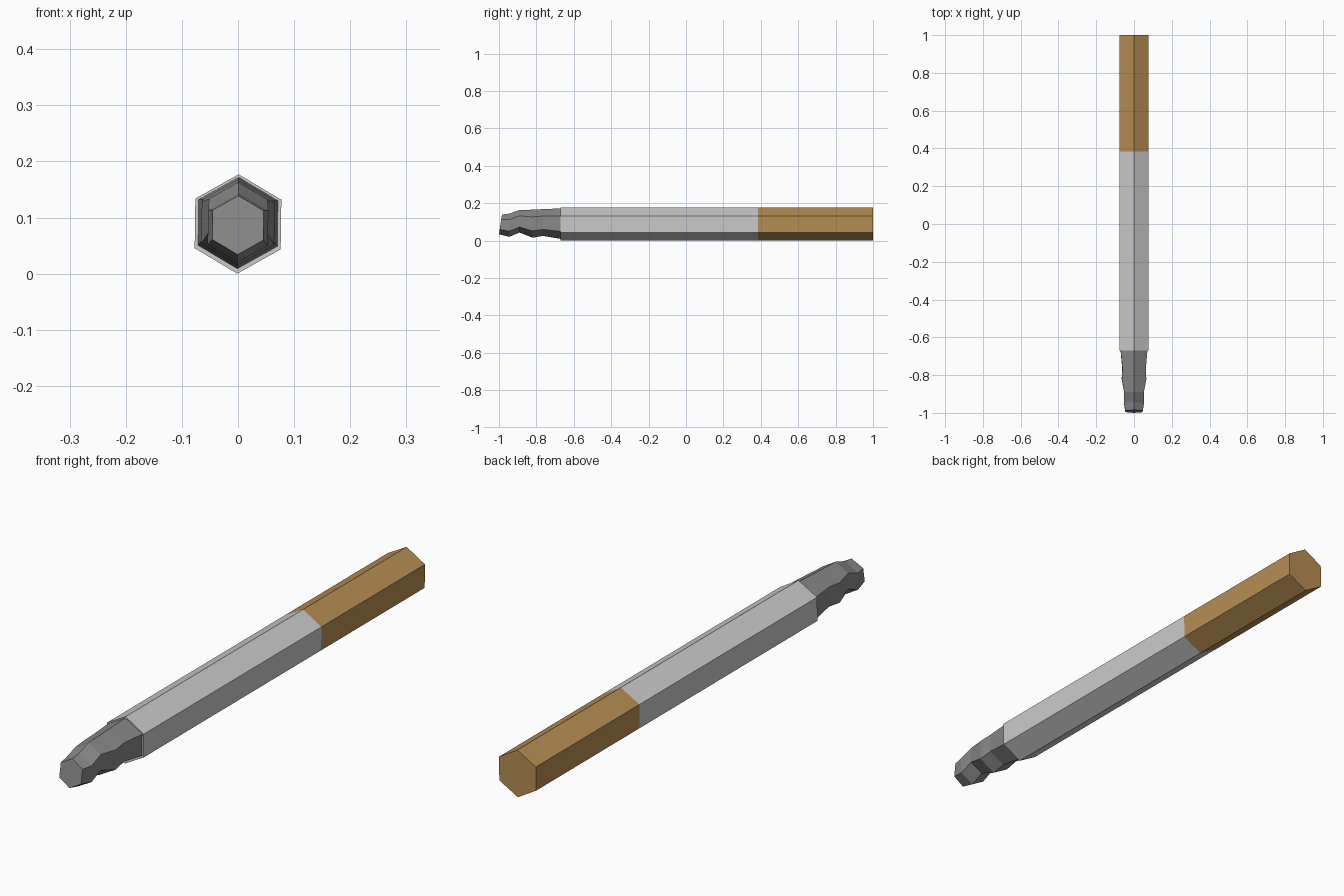
import bpy, bmesh, math

if "Cube" in bpy.data.objects:
    bpy.data.objects.remove(bpy.data.objects["Cube"])

def material(name, rgb):
    m = bpy.data.materials.new(name)
    m.diffuse_color = (*rgb, 1)
    m.use_nodes = True
    m.node_tree.nodes["Principled BSDF"].inputs["Base Color"].default_value = m.diffuse_color
    return m

silver = material("light grey", (0.60, 0.60, 0.60))
steel = material("dark grey", (0.25, 0.25, 0.25))
tan = material("tan", (0.47, 0.27, 0.087))

TWIST = math.radians(0.8)

def hex_loft(name, rings, mat):
    """Loft hexagons along y; each ring is (y, radius, centre z, end slant)."""
    bm = bmesh.new()
    loops = []
    for y, r, cz, slant in rings:
        loop = []
        for i in range(6):
            a = math.pi / 2 - TWIST + i * math.pi / 3
            s = math.sin(a)
            loop.append(bm.verts.new((r * math.cos(a), y + slant * s, cz + r * s)))
        loops.append(loop)
    for a, b in zip(loops, loops[1:]):
        for i in range(6):
            j = (i + 1) % 6
            bm.faces.new((a[i], a[j], b[j], b[i]))
    bm.faces.new(loops[0])
    bm.faces.new(loops[-1])
    bmesh.ops.recalc_face_normals(bm, faces=bm.faces)
    me = bpy.data.meshes.new(name)
    bm.to_mesh(me)
    bm.free()
    me.materials.append(mat)
    ob = bpy.data.objects.new(name, me)
    bpy.context.collection.objects.link(ob)
    return ob

R = 0.0885
# Straight shaft and grip
hex_loft("shaft", [(-0.67, R, R, 0), (0.385, R, R, 0)], silver)
hex_loft("grip", [(0.385, R, R, 0), (1.0, R, R, 0)], tan)

# Chipped, wavy tip
hex_loft("tip", [
    (-0.992, 0.0525, 0.0865, 0.008),
    (-0.945, 0.062, 0.082, 0),
    (-0.89, 0.060, 0.103, 0),
    (-0.82, 0.075, 0.090, 0),
    (-0.765, 0.0715, 0.0965, 0),
    (-0.665, 0.082, 0.090, 0),
], steel)
